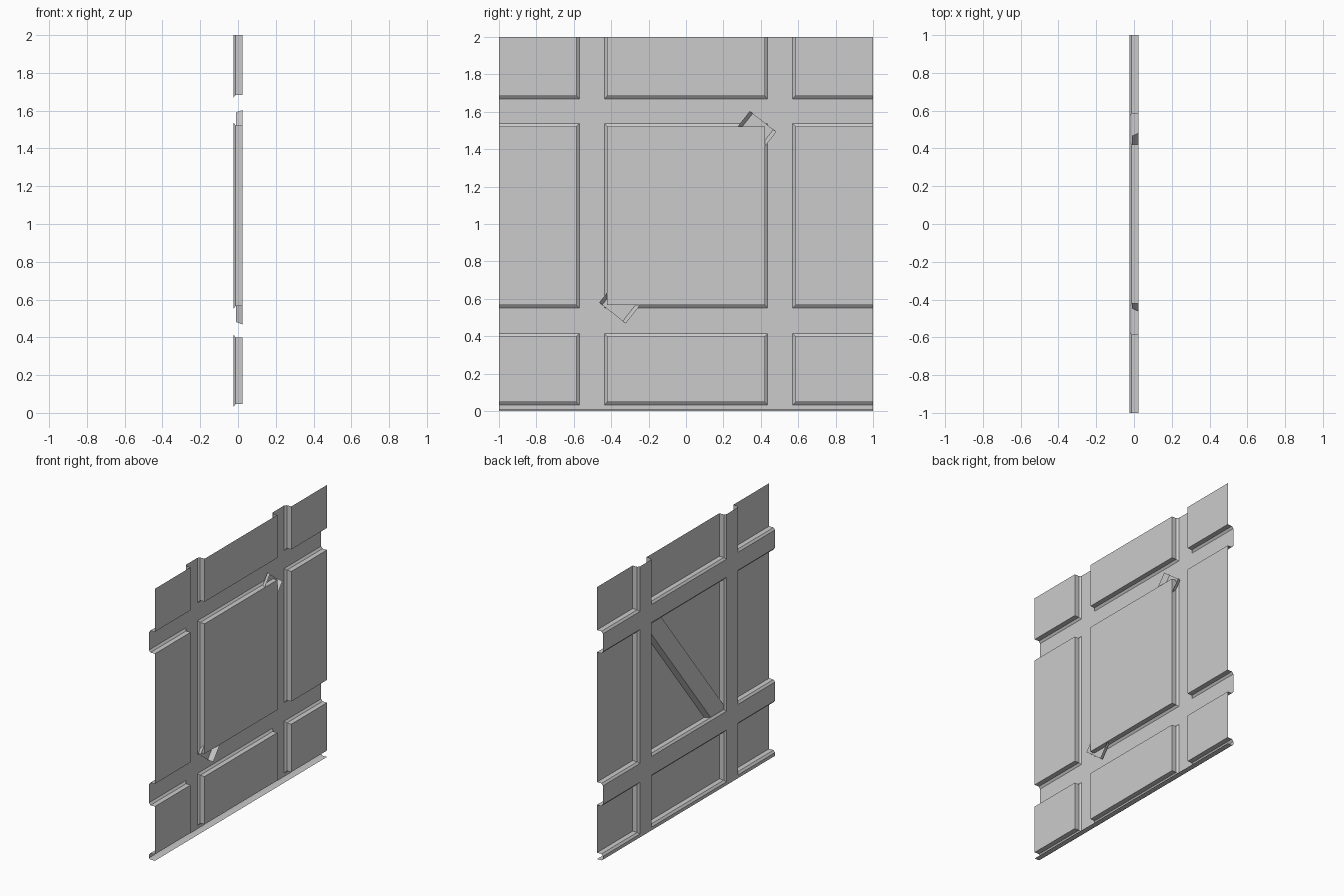
import bpy, bmesh
from mathutils import Vector

if "Cube" in bpy.data.objects:
    bpy.data.objects.remove(bpy.data.objects["Cube"])

FACE, STEP, BACK, CH = 0.024, -0.012, -0.024, 0.015   # depths along x, chamfer width


def make(name, quads):
    """Build one open sheet object from quads, welding shared corners."""
    bm = bmesh.new()
    for q in quads:
        bm.faces.new([bm.verts.new(p) for p in q])
    bmesh.ops.remove_doubles(bm, verts=bm.verts[:], dist=1e-5)
    me = bpy.data.meshes.new(name)
    bm.to_mesh(me)
    bm.free()
    ob = bpy.data.objects.new(name, me)
    bpy.context.collection.objects.link(ob)
    return ob


def ring(y0, y1, z0, z1, x):
    return [Vector((x, y, z)) for y, z in ((y0, z0), (y1, z0), (y1, z1), (y0, z1))]


# Panel extents in each direction
cols = [(-1, -0.585), (-0.422, 0.422), (0.585, 1)]
rows = [(0.047, 0.399), (0.566, 1.522), (1.684, 2)]


def grow(a, b, end_lo, end_hi):
    """Outer foot of the chamfer; free sheet edges stay put."""
    return (a if a == end_lo else a - CH, b if b == end_hi else b + CH)


# Raised panels with straight walls and a chamfered foot
for r, (z0, z1) in enumerate(rows):
    for c, (y0, y1) in enumerate(cols):
        oy, oz = grow(y0, y1, -1, 1), grow(z0, z1, 0, 2)
        top, mid = ring(y0, y1, z0, z1, FACE), ring(y0, y1, z0, z1, STEP)
        foot = ring(*oy, *oz, BACK)
        quads = [top]
        inner = (True, y1 != 1, z1 != 2, y0 != -1)    # bottom, right, top, left
        for i in range(4):
            if inner[i]:
                j = (i + 1) % 4
                quads += [(mid[i], mid[j], top[j], top[i]),
                          (foot[i], foot[j], mid[j], mid[i])]
        make(f"panel_{r + 1}_{c + 1}", quads)

# Recessed bands between the panels
ys = [v for a in cols for v in grow(*a, -1, 1)]
zs = [0.008] + [v for a in rows for v in grow(*a, 0, 2)]
bands = []
for i in range(len(ys) - 1):
    for j in range(len(zs) - 1):
        if i % 2 or j % 2 == 0:
            bands.append(ring(ys[i], ys[i + 1], zs[j], zs[j + 1], BACK))
make("recessed_bands", bands)

# Folded lip along the bottom
lip = [(BACK, 0.008), (STEP, 0.0), (FACE, 0.0)]
make("bottom_lip", [[(a[0], -1, a[1]), (b[0], -1, b[1]), (b[0], 1, b[1]), (a[0], 1, a[1])]
                    for a, b in zip(lip, lip[1:])])

# Diagonal channel brace behind the centre panel
low, high = Vector((0, -0.393, 0.524)), Vector((0, 0.412, 1.548))
d = (high - low).normalized()
side = Vector((0, d.z, -d.y))
prof = [side * w + Vector((x, 0, 0)) for w, x in
        ((-0.09, FACE), (-0.07, -0.010), (0.07, -0.010), (0.09, FACE))]
make("diagonal_brace", [(low + a, low + b, high + b, high + a)
                        for a, b in zip(prof, prof[1:])])
